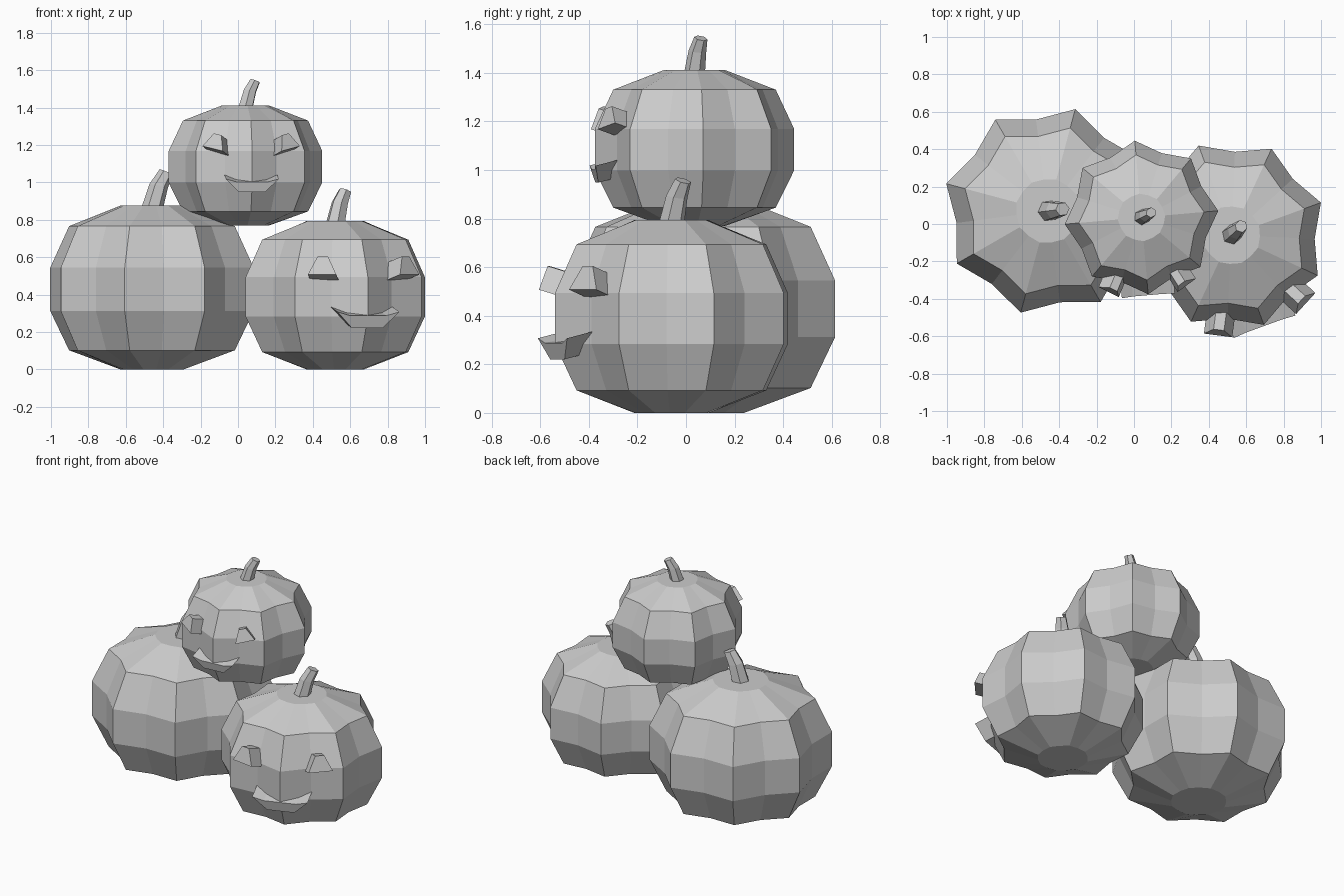
import bpy, bmesh
from math import radians, cos, sin, pi
from mathutils import Matrix, Vector

if "Cube" in bpy.data.objects:
    bpy.data.objects.remove(bpy.data.objects["Cube"], do_unlink=True)

grey = bpy.data.materials.new("plain grey")
grey.use_nodes = True
colour = (0.6, 0.6, 0.6, 1)
grey.diffuse_color = colour
grey.node_tree.nodes["Principled BSDF"].inputs["Base Color"].default_value = colour


def loft(name, rings, matrix):
    """Skin matching rings of points and close both ends."""
    bm = bmesh.new()
    loops = [[bm.verts.new(p) for p in ring] for ring in rings]
    n = len(loops[0])
    for a, b in zip(loops, loops[1:]):
        for i in range(n):
            j = (i + 1) % n
            bm.faces.new((a[i], a[j], b[j], b[i]))
    bm.faces.new(loops[0])
    bm.faces.new(loops[-1])
    bmesh.ops.recalc_face_normals(bm, faces=bm.faces)
    mesh = bpy.data.meshes.new(name)
    bm.to_mesh(mesh)
    bm.free()
    mesh.materials.append(grey)
    obj = bpy.data.objects.new(name, mesh)
    obj.matrix_world = matrix
    bpy.context.collection.objects.link(obj)
    return obj


# Ribbed body: height, radius and depth of the grooves for each ring
BODY = [(0, 0.31, 0.97), (0.182, 0.815, 0.875), (0.555, 1, 0.875),
        (0.967, 1, 0.875), (1.36, 0.815, 0.875), (1.555, 0.31, 0.97)]


def body(name, matrix):
    rings = []
    for z, r, groove in BODY:
        ring = []
        for i in range(16):
            a = i * pi / 8
            d = r * (groove if i % 2 else 1)
            ring.append(Vector((d * cos(a), d * sin(a), z)))
        rings.append(ring)
    loft(name, rings, matrix)


# Bent six-sided stem: lean, height, radius and end slope of each ring
STEM = [(0, -0.03, 0.105, 0), (0.065, 0.19, 0.088, 0.2), (0.14, 0.32, 0.066, 0.4)]


def stem(name, matrix):
    rings = []
    for lean, z, r, slope in STEM:
        ring = []
        for i in range(6):
            dx, dy = r * cos(i * pi / 3), r * sin(i * pi / 3)
            ring.append(Vector((lean + dx, dy, 1.555 + z - slope * dx)))
        rings.append(ring)
    loft(name, rings, matrix @ Matrix.Rotation(radians(22), 4, 'Z'))


# Carved features: outlines pushed out of the body
EYE = [(-0.15, -0.1), (0.15, -0.1), (0.055, 0.1), (-0.055, 0.1)]
MOUTH = [(-0.345, 0.09), (-0.17, -0.085), (0.17, -0.085), (0.345, 0.09),
         (0.2, 0.05), (-0.2, 0.05)]


def feature(name, outline, matrix, turn, dist, z, pitch, roll, depth):
    place = (matrix @ Matrix.Rotation(radians(turn), 4, 'Z')
             @ Matrix.Translation((0, -dist, z))
             @ Matrix.Rotation(radians(pitch), 4, 'X')
             @ Matrix.Rotation(radians(roll), 4, 'Y'))
    rings = [[Vector((x, y, h)) for x, h in outline] for y in (0, depth)]
    loft(name, rings, place)


def pumpkin(name, location, size, turn, face=False, scowl=0):
    m = (Matrix.Translation(location) @ Matrix.Rotation(radians(turn), 4, 'Z')
         @ Matrix.Scale(size, 4))
    body(name + "_body", m)
    stem(name + "_stem", m)
    if face:
        for side, label in ((-1, "right"), (1, "left")):
            feature(f"{name}_{label}_eye", EYE, m, side * 27.5, 1.03, 1.09,
                    -17, -side * scowl, 0.24)
        feature(name + "_mouth", MOUTH, m, 0, 1.0, 0.515, 14, 0, 0.24)


pumpkin("large_pumpkin", (-0.46, 0.07, 0), 0.563, -15)
pumpkin("medium_pumpkin", (0.52, -0.06, 0), 0.51, 20, face=True)
pumpkin("small_pumpkin", (0.04, 0.035, 0.77), 0.412, 5, face=True, scowl=13)
